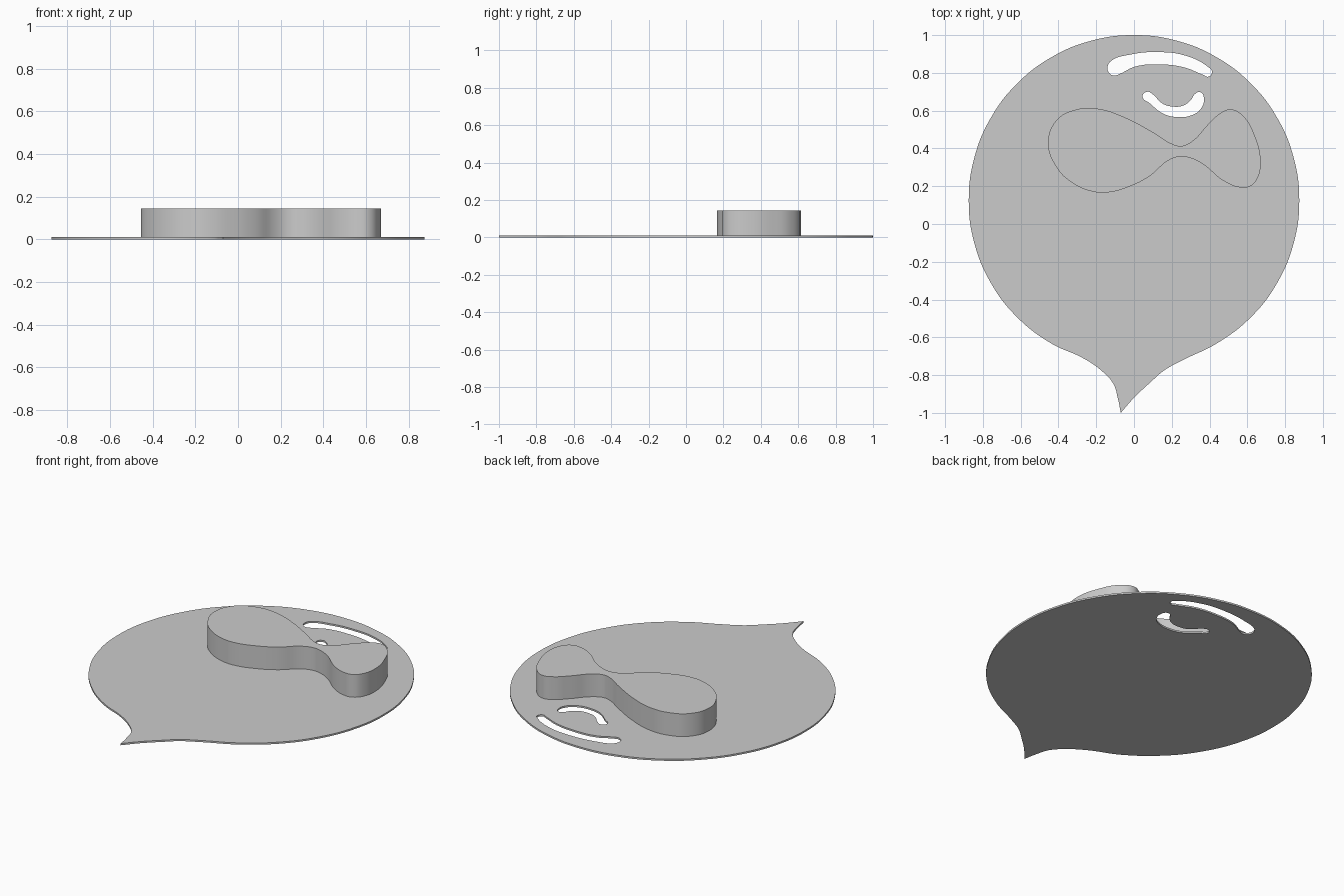
import bpy, bmesh, math

if "Cube" in bpy.data.objects:
    bpy.data.objects.remove(bpy.data.objects["Cube"])

grey = bpy.data.materials.new("light_grey")
grey.diffuse_color = (0.6, 0.6, 0.6, 1)
grey.use_nodes = True
grey.node_tree.nodes["Principled BSDF"].inputs["Base Color"].default_value = grey.diffuse_color


def slab(name, outlines, z0, z1, sharp=()):
    """Extrude smooth closed outlines (first outer, rest holes) from z0 to z1."""
    cu = bpy.data.curves.new(name, "CURVE")
    cu.dimensions = "2D"
    cu.fill_mode = "BOTH"
    cu.resolution_u = 6
    cu.extrude = (z1 - z0) / 2
    for pts in outlines:
        sp = cu.splines.new("BEZIER")
        sp.bezier_points.add(len(pts) - 1)
        sp.use_cyclic_u = True
        for bp, (x, y) in zip(sp.bezier_points, pts):
            bp.co = (x, y, 0)
            kind = "VECTOR" if (x, y) in sharp else "AUTO"
            bp.handle_left_type = bp.handle_right_type = kind
    ob = bpy.data.objects.new(name, cu)
    bpy.context.collection.objects.link(ob)
    bpy.ops.object.select_all(action="DESELECT")
    bpy.context.view_layer.objects.active = ob
    ob.select_set(True)
    bpy.ops.object.convert(target="MESH")
    ob = bpy.context.view_layer.objects.active
    # Weld caps to walls and lift to height
    bm = bmesh.new()
    bm.from_mesh(ob.data)
    bmesh.ops.remove_doubles(bm, verts=bm.verts, dist=1e-5)
    bmesh.ops.translate(bm, verts=bm.verts, vec=(0, 0, (z0 + z1) / 2))
    bmesh.ops.recalc_face_normals(bm, faces=bm.faces)
    bm.to_mesh(ob.data)
    bm.free()
    ob.data.materials.clear()
    ob.data.materials.append(grey)
    bpy.ops.object.shade_smooth_by_angle(angle=math.radians(30))
    return ob


# Round plate outline: circular arc closed by a pointed, slightly bent tail
tip = (-0.07, -1.0)
arc = [(0.875 * math.cos(math.radians(a)), 0.125 + 0.875 * math.sin(math.radians(a)))
       for a in range(-60, 241, 15)]
tail_left = [(-0.27, -0.71), (-0.18, -0.77), (-0.11, -0.845), (-0.085, -0.925)]
tail_right = [(0.0, -0.92), (0.085, -0.84), (0.16, -0.775), (0.27, -0.715)]
plate = arc + tail_left + [tip] + tail_right

# Long curved slot near the top edge
long_slot = [(-0.14, 0.83), (-0.125, 0.86), (-0.02, 0.897), (0.13, 0.91), (0.27, 0.892),
             (0.39, 0.833), (0.413, 0.805), (0.395, 0.78), (0.365, 0.79), (0.27, 0.828),
             (0.14, 0.845), (0.005, 0.833), (-0.075, 0.795), (-0.105, 0.786), (-0.132, 0.80)]

# Short cupped slot above the bow
short_slot = [(0.045, 0.675), (0.07, 0.70), (0.095, 0.69), (0.15, 0.638), (0.2, 0.622),
              (0.26, 0.627), (0.3, 0.655), (0.325, 0.69), (0.35, 0.698), (0.37, 0.67),
              (0.35, 0.605), (0.3, 0.574), (0.228, 0.566), (0.153, 0.585), (0.085, 0.638)]

# Raised two-lobed bow
bow = [(-0.455, 0.43), (-0.41, 0.55), (-0.31, 0.605), (-0.19, 0.61), (-0.05, 0.565),
       (0.11, 0.48), (0.2, 0.425), (0.25, 0.413), (0.31, 0.44), (0.39, 0.525),
       (0.455, 0.585), (0.513, 0.607), (0.58, 0.57), (0.64, 0.465), (0.67, 0.34),
       (0.655, 0.245), (0.615, 0.2), (0.567, 0.193), (0.48, 0.225), (0.36, 0.32),
       (0.295, 0.35), (0.243, 0.357), (0.18, 0.335), (0.085, 0.255), (-0.02, 0.2),
       (-0.14, 0.167), (-0.22, 0.172), (-0.33, 0.22), (-0.41, 0.3)]

slab("round_plate", [plate, long_slot, short_slot], 0.0, 0.01, sharp=(tip,))
slab("raised_bow", [bow], 0.01, 0.145)
